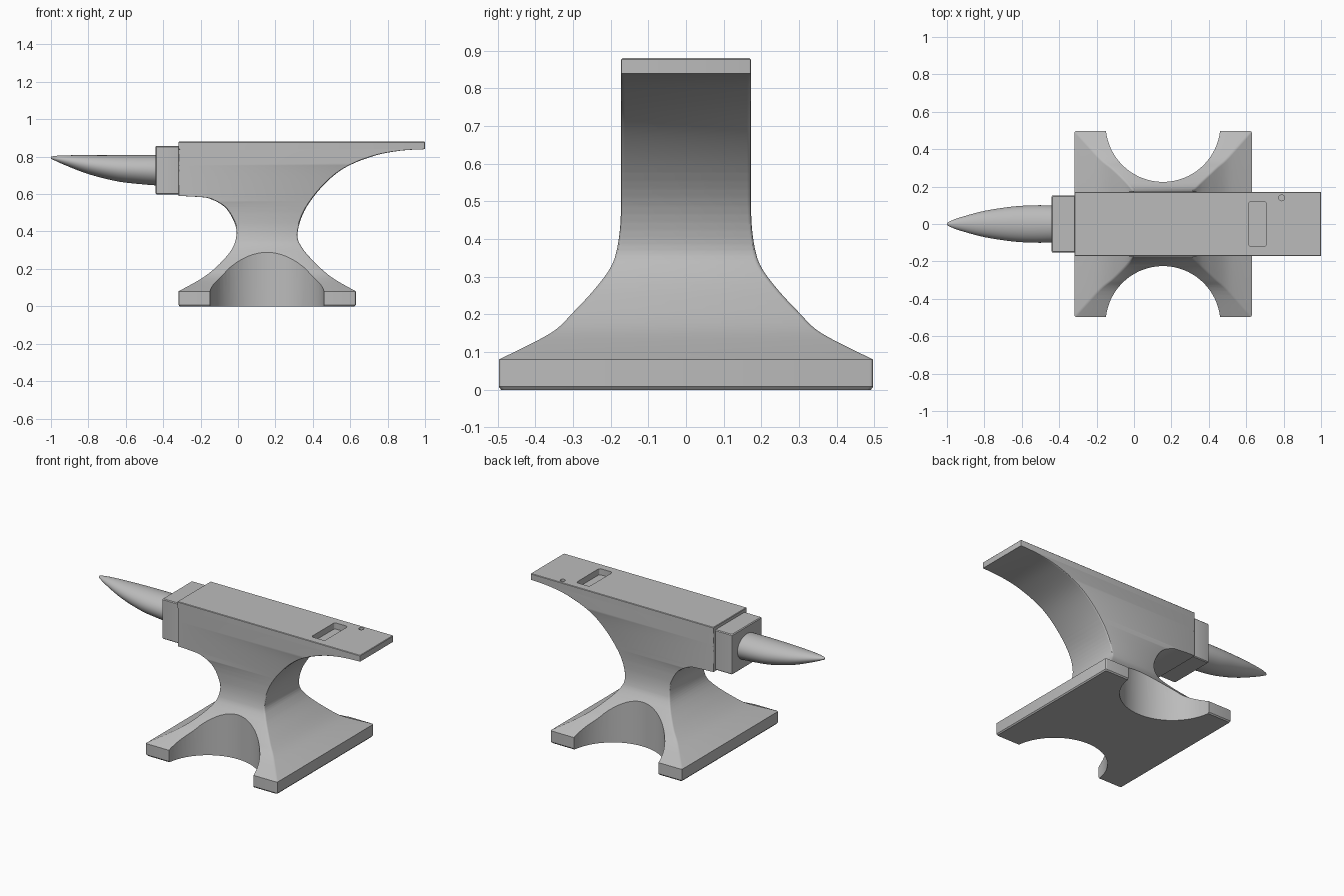
import bpy, bmesh, math

if "Cube" in bpy.data.objects:
    bpy.data.objects.remove(bpy.data.objects["Cube"])

steel = bpy.data.materials.new("steel grey")
steel.diffuse_color = (0.5, 0.5, 0.5, 1)
steel.use_nodes = True
steel.node_tree.nodes["Principled BSDF"].inputs["Base Color"].default_value = steel.diffuse_color


def make(name, rings):
    """Skin a stack of closed rings with caps at both ends."""
    bm = bmesh.new()
    loops = [[bm.verts.new(p) for p in r] for r in rings]
    n = len(loops[0])
    for a, b in zip(loops, loops[1:]):
        for i in range(n):
            j = (i + 1) % n
            bm.faces.new((a[i], a[j], b[j], b[i]))
    bm.faces.new(loops[0])
    bm.faces.new(loops[-1])
    bmesh.ops.recalc_face_normals(bm, faces=bm.faces)
    me = bpy.data.meshes.new(name)
    bm.to_mesh(me)
    bm.free()
    ob = bpy.data.objects.new(name, me)
    bpy.context.collection.objects.link(ob)
    me.materials.append(steel)
    return ob


def smooth(pts, n=6):
    """Catmull-Rom through 2D or 3D points."""
    p = [pts[0]] + pts + [pts[-1]]
    out = []
    for k in range(1, len(p) - 2):
        for s in range(n):
            t = s / n
            out.append(tuple(0.5 * (2 * b + (c - a) * t + (2 * a - 5 * b + 4 * c - d) * t * t
                                    + (3 * b - a - 3 * c + d) * t ** 3)
                             for a, b, c, d in zip(p[k - 1], p[k], p[k + 1], p[k + 2])))
    return out + [pts[-1]]


def at(curve, z):
    if z <= curve[0][1]:
        return curve[0][0]
    for (x0, z0), (x1, z1) in zip(curve, curve[1:]):
        if z0 <= z <= z1 and z1 > z0:
            return x0 + (x1 - x0) * (z - z0) / (z1 - z0)
    return curve[-1][0]


def round_rect(x0, x1, y, z, r):
    ring = []
    for cx, cy, a0 in ((x1 - r, y - r, 0), (x0 + r, y - r, 90), (x0 + r, -y + r, 180), (x1 - r, -y + r, 270)):
        for k in range(4):
            a = math.radians(a0 + 30 * k)
            ring.append((cx + r * math.cos(a), cy + r * math.sin(a), z))
    return ring


def finish(ob, angle=30):
    bpy.ops.object.select_all(action='DESELECT')
    ob.select_set(True)
    bpy.context.view_layer.objects.active = ob
    for m in list(ob.modifiers):
        bpy.ops.object.modifier_apply(modifier=m.name)
    bpy.ops.object.shade_smooth_by_angle(angle=math.radians(angle))


# Body: rectangles stacked along the end and side profiles
left = smooth([(-0.318, 0.08), (-0.19, 0.152), (-0.10, 0.225), (-0.03, 0.31), (-0.008, 0.385),
               (-0.02, 0.45), (-0.07, 0.53), (-0.15, 0.575), (-0.22, 0.585), (-0.318, 0.59)])
right = smooth([(0.63, 0.08), (0.505, 0.152), (0.42, 0.225), (0.345, 0.31), (0.318, 0.385), (0.355, 0.51),
                (0.45, 0.64), (0.57, 0.74), (0.73, 0.805), (0.87, 0.832), (1.0, 0.84)])
side = smooth([(0.497, 0.08), (0.36, 0.15), (0.30, 0.205), (0.24, 0.27), (0.20, 0.325), (0.184, 0.37),
               (0.175, 0.43), (0.172, 0.50)])
levels = {0.008, 0.877} | {round(p[1], 4) for c in (left, right, side) for p in c}
levels = sorted(levels)
levels = [z for i, z in enumerate(levels) if i == 0 or z - levels[i - 1] > 0.0003]
rings = [round_rect(at(left, z), at(right, z), at(side, z), z, 0.004 + 0.006 * (z < 0.84)) for z in levels]
e = 0.006
rings.insert(0, round_rect(-0.318 + e, 0.63 - e, 0.497 - e, 0, 0.01))
rings.append(round_rect(-0.318 + 0.003, 1 - 0.003, 0.169, 0.88, 0.004))
body = make("anvil_body", rings)


def cylinder(name, x, y, r, z0, z1, n):
    return make(name, [[(x + r * math.cos(2 * math.pi * i / n), y + r * math.sin(2 * math.pi * i / n), z)
                        for i in range(n)] for z in (z0, z1)])


# Foot scoops, square tool hole and round punch hole
cutters = [cylinder("foot_scoop", 0.155, s * 0.532, 0.307, -0.1, 0.6, 72) for s in (-1, 1)]
cutters.append(make("square_hole", [round_rect(0.612, 0.708, 0.12, z, 0.015) for z in (0.84, 0.95)]))
cutters.append(cylinder("punch_hole", 0.79, 0.14, 0.016, 0.855, 0.95, 20))
for c in cutters:
    c.hide_render = True
    m = body.modifiers.new("cut", 'BOOLEAN')
    m.object = c
    m.solver = 'EXACT'
finish(body)
for c in cutters:
    bpy.data.objects.remove(c)

# Step block between face and horn
e = 0.005
step = make("step_block", [round_rect(-0.44 + d, -0.31, 0.153 - d, z, 0.006)
                           for d, z in ((e, 0.597), (0, 0.597 + e), (0, 0.858 - e), (e, 0.858))])
finish(step)

# Horn: elliptical sections (x, half width, bottom, top)
sections = smooth([(-1.0, 0.004, 0.789, 0.799), (-0.985, 0.014, 0.782, 0.803), (-0.93, 0.035, 0.757, 0.807),
                   (-0.8, 0.07, 0.707, 0.808), (-0.65, 0.093, 0.669, 0.808), (-0.53, 0.1, 0.654, 0.808),
                   (-0.42, 0.099, 0.645, 0.808)], 5)
horn = make("horn", [[(x, w * math.cos(2 * math.pi * i / 40),
                       (b + t) / 2 + (t - b) / 2 * math.sin(2 * math.pi * i / 40)) for i in range(40)]
                     for x, w, b, t in sections])
finish(horn, 40)
